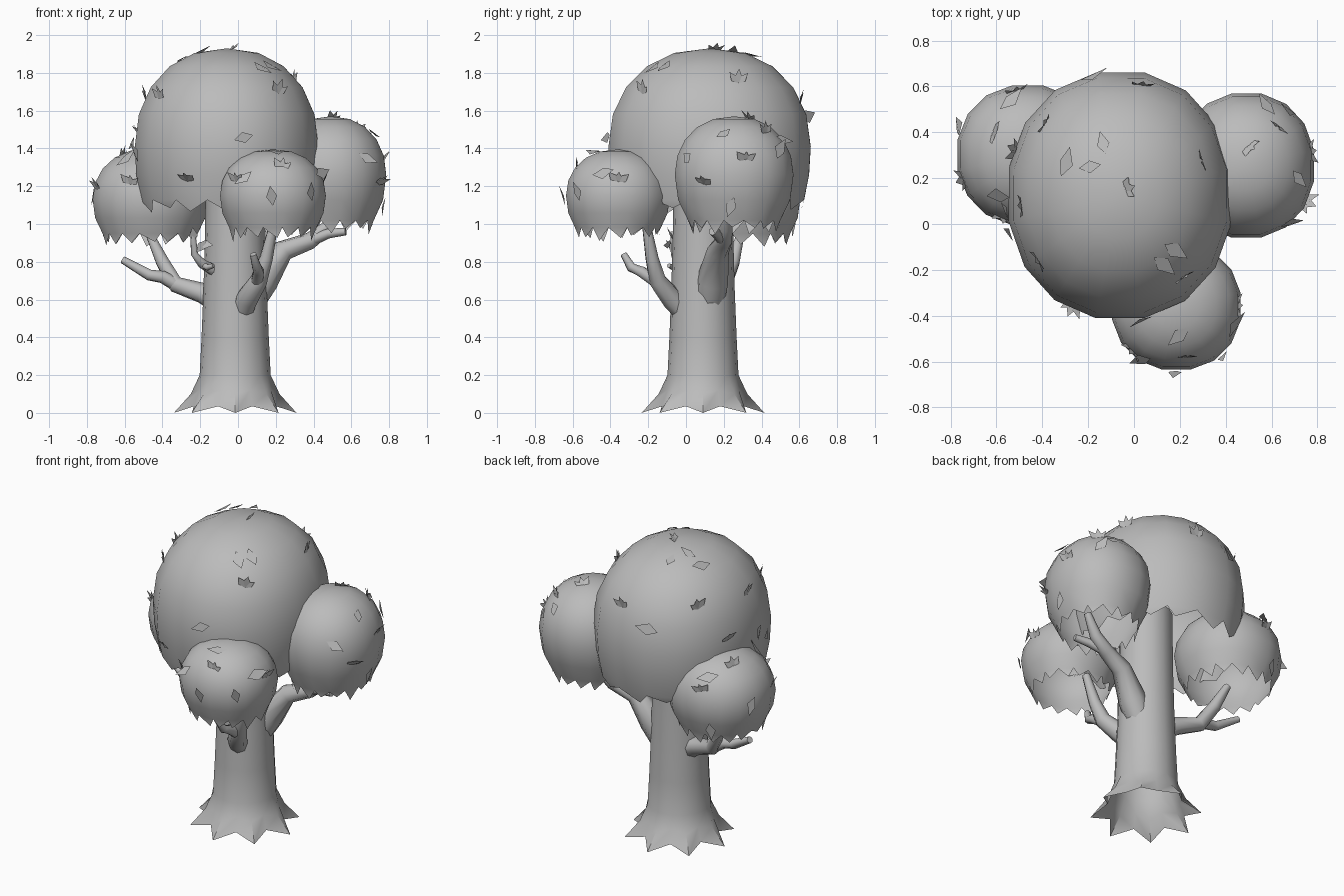
import bpy, bmesh, math, random
from mathutils import Vector

if "Cube" in bpy.data.objects:
    bpy.data.objects.remove(bpy.data.objects["Cube"])

random.seed(4)
gray = bpy.data.materials.new("plain gray")
gray.diffuse_color = (0.5, 0.5, 0.5, 1)
gray.use_nodes = True
gray.node_tree.nodes["Principled BSDF"].inputs["Base Color"].default_value = gray.diffuse_color


def finish(name, bm, angle=50, normals=True):
    if normals:
        bmesh.ops.recalc_face_normals(bm, faces=bm.faces)
    me = bpy.data.meshes.new(name)
    bm.to_mesh(me)
    bm.free()
    me.materials.append(gray)
    ob = bpy.data.objects.new(name, me)
    bpy.context.collection.objects.link(ob)
    if angle:
        bpy.ops.object.select_all(action='DESELECT')
        bpy.context.view_layer.objects.active = ob
        ob.select_set(True)
        bpy.ops.object.shade_smooth_by_angle(angle=math.radians(angle))
    return ob


def bridge(bm, a, b):
    n = len(a)
    for i in range(n):
        bm.faces.new((a[i], a[(i + 1) % n], b[(i + 1) % n], b[i]))


def swell(x, k):
    return math.copysign(abs(x) ** k, x)


def surface(dome, az, el):
    """Point and outward normal on a slightly boxy dome (angles in degrees)."""
    c, rx, ry, up, down = dome[:5]
    a, e = math.radians(az), math.radians(el)
    rz = up if el >= 0 else down
    ca, sa = swell(math.cos(a), 0.94), swell(math.sin(a), 0.94)
    ce, se = swell(math.cos(e), 0.9), swell(math.sin(e), 0.95)
    p = Vector(c) + Vector((ca * ce * rx, sa * ce * ry, se * rz))
    nrm = Vector((ca * ce / rx, sa * ce / ry, se / rz)).normalized()
    return p, nrm


def canopy(name, dome, n=16):
    """Open foliage dome with a ragged lower hem."""
    bm = bmesh.new()
    top = bm.verts.new(surface(dome, 0, 90)[0])
    rings = []
    hem_el = dome[5]
    for el in (72, 54, 36, 18, 0, hem_el * 0.5, hem_el):
        rings.append([bm.verts.new(surface(dome, 360 * i / n + 11, el)[0]) for i in range(n)])
    for i in range(n):
        bm.faces.new((top, rings[0][i], rings[0][(i + 1) % n]))
    for a, b in zip(rings, rings[1:]):
        bridge(bm, a, b)
    # hanging points along the hem
    hem, c = rings[-1], Vector(dome[0])
    for i in range(n):
        p, q = hem[i], hem[(i + 1) % n]
        tip = p.co.lerp(q.co, random.uniform(0.25, 0.75))
        tip.z -= random.uniform(0.035, 0.075)
        tip.xy = c.xy + (tip.xy - c.xy) * 0.96
        bm.faces.new((p, bm.verts.new(tip), q))
    finish(name, bm, 60)


def tube(bm, pts, radii, n=8):
    pts = [Vector(p) for p in pts]
    rings = []
    for i, p in enumerate(pts):
        t = (pts[min(i + 1, len(pts) - 1)] - pts[max(i - 1, 0)]).normalized()
        u = t.cross(Vector((0.3, 1, 0.1))).normalized()
        v = t.cross(u)
        rings.append([bm.verts.new(p + radii[i] * (u * math.cos(k * math.tau / n)
                                                   + v * math.sin(k * math.tau / n)))
                      for k in range(n)])
    for a, b in zip(rings, rings[1:]):
        bridge(bm, a, b)
    bm.faces.new(rings[-1])


def leaf(bm, base, along, side, length):
    """Pointed flat leaf, slightly folded."""
    w = length * 0.26
    lift = along.cross(side) * length * 0.08
    co = (base, base + along * length * 0.45 + side * w + lift, base + along * length,
          base + along * length * 0.45 - side * w + lift)
    bm.faces.new([bm.verts.new(p) for p in co])


# Canopies: centre, x radius, y radius, height above, depth below, hem angle
domes = {
    "main_canopy": ((-0.06, 0.125, 1.41), 0.495, 0.545, 0.52, 0.72, -22),
    "left_canopy": ((-0.465, 0.30, 1.13), 0.31, 0.31, 0.27, 0.30, -36),
    "right_canopy": ((0.49, 0.255, 1.26), 0.30, 0.32, 0.31, 0.36, -41),
    "front_canopy": ((0.185, -0.36, 1.15), 0.285, 0.28, 0.245, 0.28, -36),
}
for name, dome in domes.items():
    canopy(name, dome)

# Trunk with gentle taper
cx, cy = -0.015, 0.09
bm = bmesh.new()
n = 16


def trunk_vert(r, a, z):
    return bm.verts.new((cx + r * math.cos(a), cy + r * math.sin(a), z))


rings = []
for r, z in ((0.188, 0.2), (0.178, 0.4), (0.168, 0.65), (0.16, 0.95), (0.155, 1.35)):
    rings.append([trunk_vert(r, i * math.tau / n, z) for i in range(n)])
# Root flare: eight pointed toes with raised notches between
flare = []
for toe, notch, zt, zn in ((0.235, 0.205, 0.10, 0.12), (0.325, 0.235, 0.0, 0.035)):
    ring = []
    for i in range(n):
        r, z = (toe, zt) if i % 2 == 0 else (notch, zn)
        ring.append(trunk_vert(r, i * math.tau / n, z))
    flare.append(ring)
bridge(bm, flare[1], flare[0])
bridge(bm, flare[0], rings[0])
for a, b in zip(rings, rings[1:]):
    bridge(bm, a, b)
finish("trunk", bm, 55)

# Branches, each with a broken side stub
branches = {
    "left_branch": (
        (((-0.08, 0.12, 0.58), (-0.19, 0.16, 0.635), (-0.33, 0.20, 0.68), (-0.40, 0.25, 0.80),
          (-0.47, 0.29, 0.95)), (0.075, 0.055, 0.045, 0.037, 0.022)),
        (((-0.31, 0.20, 0.67), (-0.40, 0.18, 0.72), (-0.47, 0.18, 0.73), (-0.61, 0.22, 0.81)),
         (0.038, 0.034, 0.03, 0.02))),
    "right_branch": (
        (((0.03, 0.12, 0.52), (0.13, 0.14, 0.70), (0.24, 0.17, 0.86), (0.38, 0.20, 0.91),
          (0.47, 0.21, 0.98), (0.54, 0.22, 1.10)), (0.07, 0.085, 0.058, 0.045, 0.036, 0.022)),
        (((0.38, 0.20, 0.91), (0.48, 0.16, 0.95), (0.57, 0.14, 0.96)), (0.032, 0.026, 0.02))),
    "front_branch": (
        (((0.01, 0.03, 0.48), (0.045, -0.07, 0.60), (0.11, -0.15, 0.70), (0.15, -0.18, 0.82),
          (0.19, -0.21, 1.0)), (0.05, 0.06, 0.048, 0.036, 0.024)),
        (((0.10, -0.15, 0.69), (0.11, -0.24, 0.75), (0.10, -0.29, 0.77), (0.08, -0.33, 0.84)),
         (0.034, 0.03, 0.026, 0.018))),
    "twig": (
        (((-0.10, 0.02, 0.74), (-0.19, -0.04, 0.79), (-0.23, -0.06, 0.84), (-0.24, -0.07, 0.96)),
         (0.035, 0.026, 0.02, 0.014)),
        (((-0.18, -0.04, 0.78), (-0.16, -0.07, 0.77), (-0.13, -0.09, 0.78)), (0.02, 0.016, 0.012))),
}
for name, parts in branches.items():
    bm = bmesh.new()
    for pts, radii in parts:
        tube(bm, pts, radii)
    finish(name, bm, 60)

# Leaf tufts (T) and flat single leaves (F): azimuth, elevation on each dome
spots = {
    "main_canopy": "T 60 88,F 150 68,F 110 72,F 165 60,T 185 28,T 215 28,T 245 -14,T 310 32,"
                   "F 285 6,F 315 60,F 300 58,T 20 40,T 80 25,F 110 15,T 140 30,"
                   "F 190 5,T 160 5,F 200 -6",
    "left_canopy": "T 150 55,T 250 15,F 120 45,T 200 10,F 165 12,T 100 20,F 225 40,F 110 -15",
    "right_canopy": "T 90 75,F 60 40,T 330 -8,F 45 15,T 10 12,F 355 50,F 300 20,F 0 -18,T 50 45",
    "front_canopy": "T 280 35,F 300 70,F 330 25,T 225 15,F 270 -10,F 245 30,T 0 15,F 315 -5",
}
for name, text in spots.items():
    bm = bmesh.new()
    for item in text.split(","):
        kind, az, el = item.split()
        p, nrm = surface(domes[name], float(az), float(el))
        u = nrm.cross(Vector((0.2, 0.1, 1))).normalized()
        v = u.cross(nrm)
        if kind == "T":
            for k in (-1, 0, 1):
                along = (nrm * 0.5 + u * 0.7 * k + v * 0.6).normalized()
                side = along.cross(nrm - v * 0.5).normalized()
                leaf(bm, p - nrm * 0.012, along, side, random.uniform(0.065, 0.085))
        else:
            t = random.uniform(0, math.tau)
            along = (u * math.cos(t) + v * math.sin(t) + nrm * 0.1).normalized()
            leaf(bm, p + nrm * 0.004, along, along.cross(nrm).normalized(), random.uniform(0.1, 0.14))
    finish(name.replace("canopy", "leaves"), bm, 0, False)

# Leaves on the twig
bm = bmesh.new()
for base, d in (((-0.22, -0.08, 0.85), (0.4, -0.2, 0.5)), ((-0.23, -0.07, 0.90), (-0.1, -0.3, 0.8)),
                ((-0.21, -0.08, 0.90), (0.6, -0.3, -0.1))):
    along = Vector(d).normalized()
    leaf(bm, Vector(base), along, along.cross(Vector((0.1, -1, 0.2))).normalized(), 0.09)
finish("twig_leaves", bm, 0, False)
